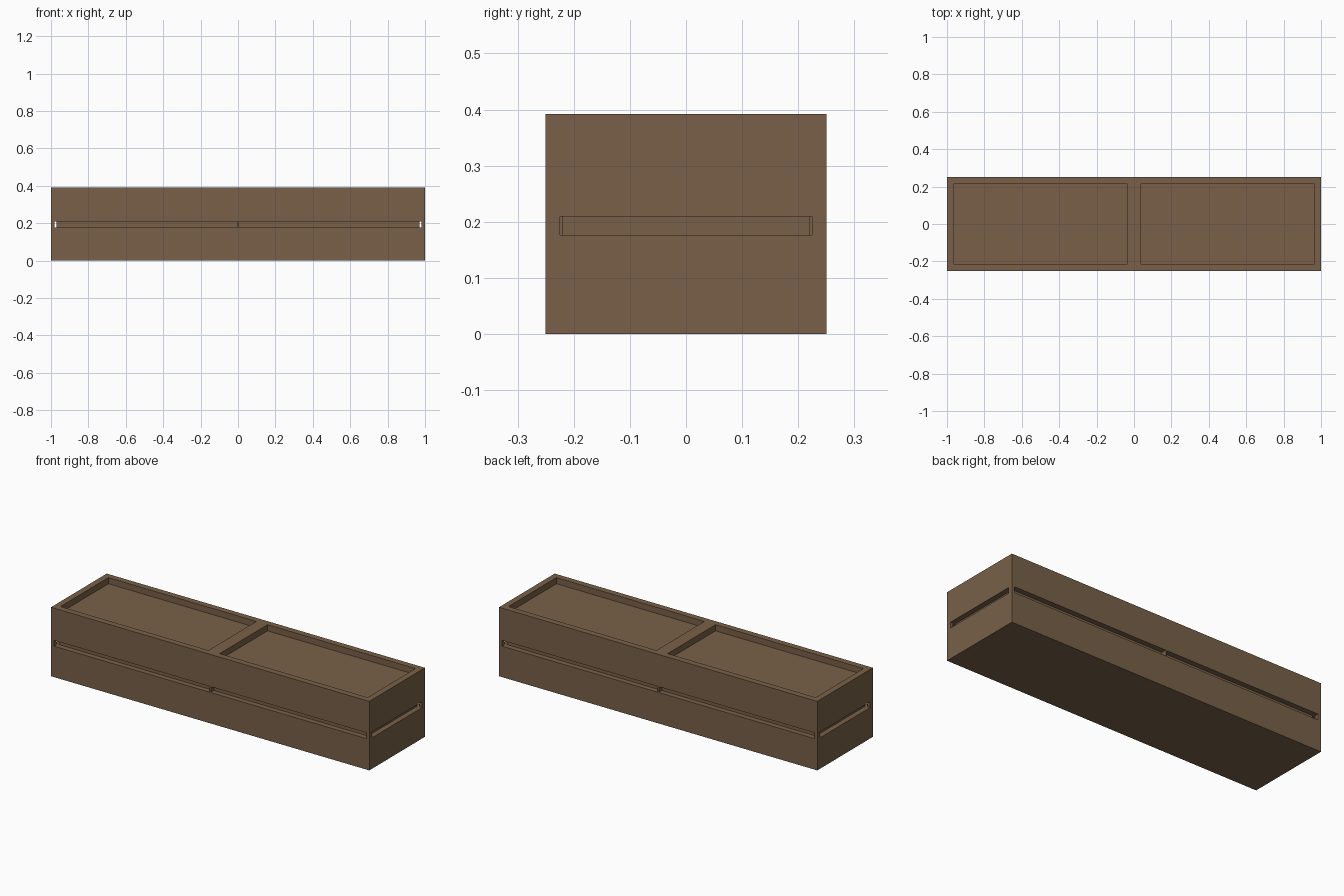
import bpy

if "Cube" in bpy.data.objects:
    bpy.data.objects.remove(bpy.data.objects["Cube"])

L, W, H = 2.0, 0.5, 0.392        # overall size
RIM, DEPTH = 0.035, 0.035        # tray rim width and tray depth
Z0, Z1 = 0.176, 0.209            # shadow groove height range
GROOVE = 0.03                    # groove depth

wood = bpy.data.materials.new("brown_wood")
wood.diffuse_color = (0.19, 0.118, 0.064, 1)
wood.use_nodes = True
wood.node_tree.nodes["Principled BSDF"].inputs["Base Color"].default_value = wood.diffuse_color


def box(name, x0, x1, y0, y1, z0, z1):
    bpy.ops.mesh.primitive_cube_add(
        size=1, location=((x0 + x1) / 2, (y0 + y1) / 2, (z0 + z1) / 2))
    ob = bpy.context.object
    ob.name = name
    ob.scale = (x1 - x0, y1 - y0, z1 - z0)
    bpy.ops.object.transform_apply(location=True, rotation=False, scale=True)
    ob.data.materials.append(wood)
    return ob


def cut(target, *bounds):
    cutter = box("cutter", *bounds)
    cutter.hide_render = True
    mod = target.modifiers.new("cut", 'BOOLEAN')
    mod.operation, mod.solver, mod.object = 'DIFFERENCE', 'EXACT', cutter
    bpy.context.view_layer.objects.active = target
    bpy.ops.object.modifier_apply(modifier=mod.name)
    bpy.data.objects.remove(cutter)


# solid body
body = box("cabinet_body", -L / 2, L / 2, -W / 2, W / 2, 0, H)

for s in (-1, 1):
    # two shallow trays in the top
    xs = sorted((s * RIM, s * (L / 2 - RIM)))
    cut(body, *xs, -W / 2 + RIM, W / 2 - RIM, H - DEPTH, H + 0.1)
    # front and back grooves, split by a thin divider at the middle
    ys = sorted((s * (W / 2 - GROOVE), s * (W / 2 + 0.1)))
    for t in (-1, 1):
        xs = sorted((t * 0.004, t * 0.982))
        cut(body, *xs, *ys, Z0, Z1)
    # end grooves
    xs = sorted((s * (L / 2 - GROOVE), s * (L / 2 + 0.1)))
    cut(body, *xs, -0.225, 0.225, Z0, Z1)
